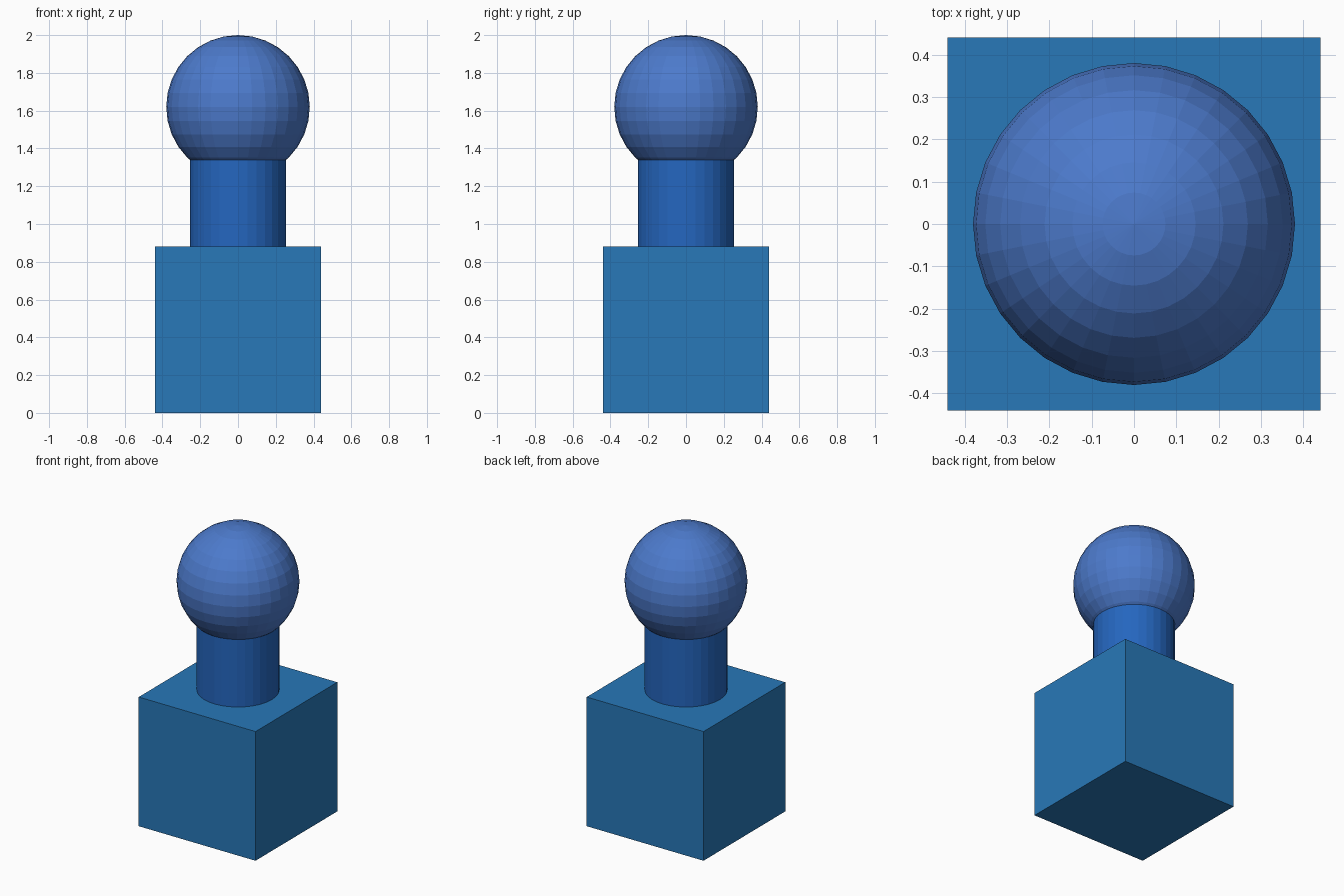
import bpy

if "Cube" in bpy.data.objects:
    bpy.data.objects.remove(bpy.data.objects["Cube"])

CUBE = 0.88       # side of the base block
NECK_R = 0.255    # radius of the neck
BALL_R = 0.38     # radius of the ball
BALL_Z = 2.0 - BALL_R
NECK_TOP = 1.40   # neck runs slightly into the ball


def finish(name, color):
    """Name the active object and give it a plain coloured material."""
    obj = bpy.context.object
    obj.name = name
    mat = bpy.data.materials.new(name + "_blue")
    mat.diffuse_color = (*color, 1.0)
    mat.use_nodes = True
    mat.node_tree.nodes["Principled BSDF"].inputs["Base Color"].default_value = mat.diffuse_color
    obj.data.materials.append(mat)
    return obj


# Base block
bpy.ops.mesh.primitive_cube_add(size=CUBE, location=(0, 0, CUBE / 2))
finish("base_block", (0.021, 0.188, 0.479))

# Neck
bpy.ops.mesh.primitive_cylinder_add(
    vertices=32, radius=NECK_R, depth=NECK_TOP - CUBE,
    location=(0, 0, (NECK_TOP + CUBE) / 2))
finish("neck", (0.018, 0.133, 0.52))

# Ball, faceted
bpy.ops.mesh.primitive_uv_sphere_add(
    segments=32, ring_count=16, radius=BALL_R, location=(0, 0, BALL_Z))
finish("ball", (0.073, 0.196, 0.604))
